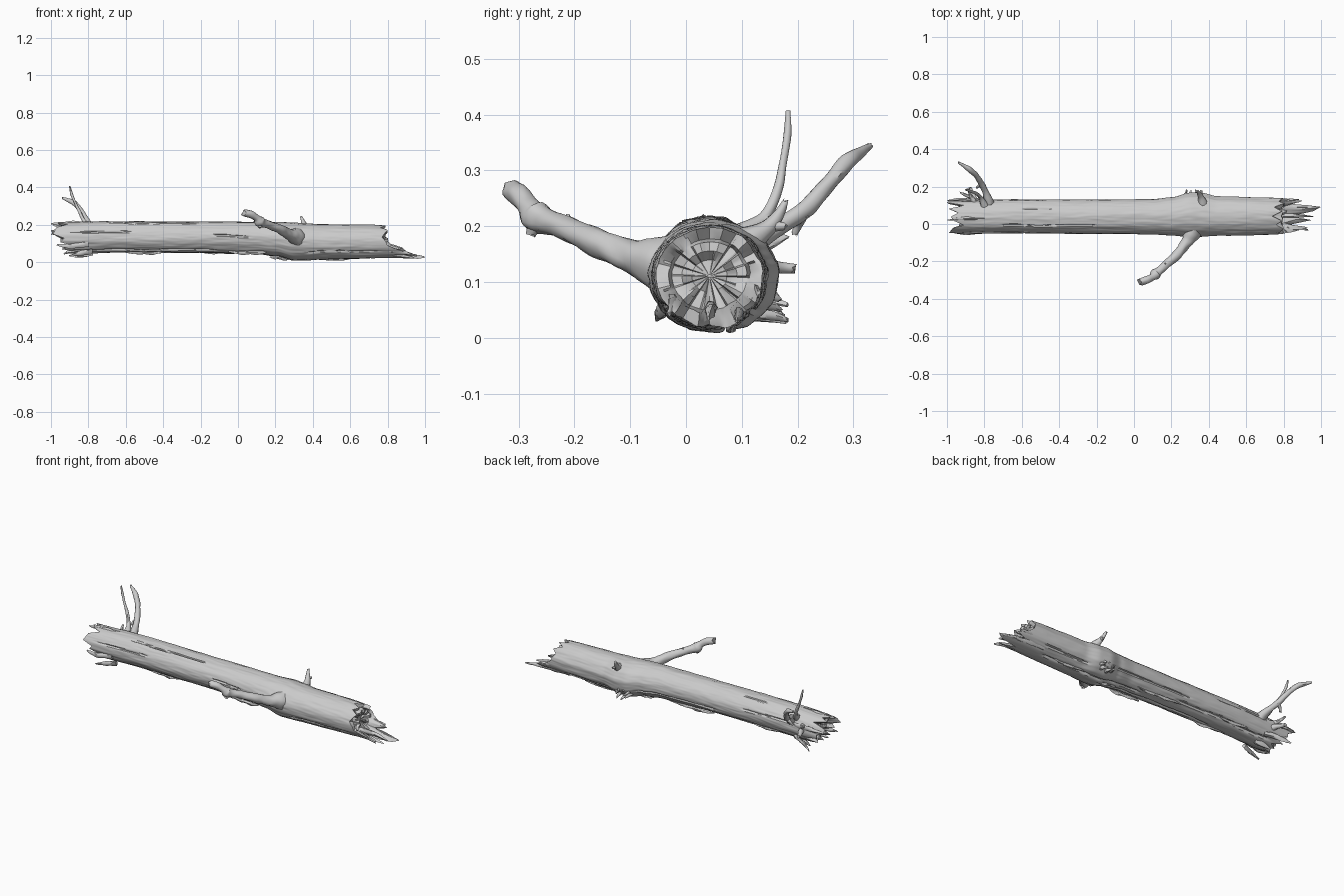
import bpy, bmesh, math, random
from mathutils import Vector, noise

random.seed(4)
NA = 120

# trunk silhouette along x: x, ymin, ymax, zmin, zmax
PROFILE = [(-1, -.052, .128, .042, .214), (-.6, -.05, .13, .05, .219), (-.2, -.052, .13, .05, .217),
           (.1, -.055, .132, .044, .215), (.2, -.06, .142, .033, .213), (.3, -.068, .166, .010, .211),
           (.36, -.067, .166, .010, .207), (.45, -.062, .147, .014, .203), (.8, -.056, .14, .022, .2),
           (1, -.05, .14, .012, .19)]
# broken ends: reach in x every 15 degrees (0 = +y, 90 = up)
RIGHT = [.80, .79, .775, .80, .75, .79, .74, .79, .76, .80, .785, .77,
         .79, .80, .86, .93, .82, .95, .84, .96, 1.0, .84, .90, .83]
LEFT = [-.95, -.99, -1.0, -.91, -.99, -.94, -.98, -.96, -.91, -.97, -.98, -.99,
        -.93, -.95, -.88, -.94, -.86, -.92, -.85, -.91, -.87, -.94, -.86, -.95]
# bark cracks: x start, x end, angle, depth, half width (degrees)
CRACKS = [(-.72, -.2, 120, .010, 3), (-.62, -.42, 62, .007, 3), (-.9, -.55, 160, .008, 4),
          (-.15, .08, 175, .007, 4), (-.9, -.1, 235, .010, 5), (-.5, .3, 262, .011, 6),
          (0, .7, 285, .010, 5), (-.85, -.2, 310, .012, 6), (-.3, .25, 335, .008, 4),
          (.35, .75, 215, .007, 4), (.4, .72, 320, .009, 5), (-.8, -.45, 15, .007, 4)]


def profile(x):
    for a, b in zip(PROFILE, PROFILE[1:]):
        if x <= b[0]:
            break
    t = min(max((x - a[0]) / (b[0] - a[0]), 0), 1)
    t = t * t * (3 - 2 * t)
    return [p + (q - p) * t for p, q in zip(a[1:], b[1:])]


def reach(table, i):
    f = i * 24 / NA
    k = int(f)
    t = f - k
    return table[k % 24] * (1 - t) + table[(k + 1) % 24] * t


def trunk_point(x, i, s=1.0):
    a = 2 * math.pi * i / NA
    y0, y1, z0, z1 = profile(x)
    c, d = math.cos(a), math.sin(a)
    r = 1 + .035 * noise.noise(Vector((x * 2.5, c * 3, d * 3))) + .02 * noise.noise(Vector((x * 12, c * 9, d * 9)))
    for x0, x1, ang, depth, w in CRACKS:
        if x0 < x < x1:
            off = 7 * noise.noise(Vector((x * 5, ang, 0)))
            da = abs((i * 360 / NA - ang - off + 180) % 360 - 180)
            if da < w:
                r -= depth / .09 * (1 - da / w) * min(1, (x - x0) / .04, (x1 - x) / .04)
    return Vector((x, (y0 + y1) / 2 + (y1 - y0) / 2 * c * r * s, (z0 + z1) / 2 + (z1 - z0) / 2 * d * r * s))


def mesh_from_rings(name, rings, close=True, angle=35):
    bm = bmesh.new()
    rows = [[bm.verts.new(p) for p in ring] for ring in rings]
    n = len(rows[0])
    for a, b in zip(rows, rows[1:]):
        for i in range(n):
            j = (i + 1) % n
            bm.faces.new((a[i], a[j], b[j], b[i]))
    if close:
        bm.faces.new(rows[0][::-1])
        bm.faces.new(rows[-1])
    bmesh.ops.recalc_face_normals(bm, faces=bm.faces)
    me = bpy.data.meshes.new(name)
    bm.to_mesh(me)
    bm.free()
    ob = bpy.data.objects.new(name, me)
    bpy.context.collection.objects.link(ob)
    bpy.context.view_layer.objects.active = ob
    ob.select_set(True)
    bpy.ops.object.shade_smooth_by_angle(angle=math.radians(angle))
    ob.select_set(False)
    return ob


def end_rings(table, start, inner):
    """Rings running out along the splinters, then inward over the broken wood."""
    rings = []
    for t in (.33, .67, 1):
        rings.append([trunk_point(start + (reach(table, i) - start) * t, i, 1 - .03 * t) for i in range(NA)])
    for k, (s, mix) in enumerate([(.88, .92), (.74, .5), (.68, .15), (.5, .1), (.32, 0), (.15, 0), (.02, 0)]):
        ring = []
        for i in range(NA):
            block = noise.cell(Vector((i * 18 / NA + .01, k // 2 + .3, start * 7))) * .03
            x = reach(table, i) * mix + (inner + block * min(1, s * 2)) * (1 - mix)
            ring.append(trunk_point(x, i, s))
        rings.append(ring)
    return rings


# trunk
N = 150
body = [[trunk_point(-.82 + 1.54 * k / N, i) for i in range(NA)] for k in range(N + 1)]
mesh_from_rings("trunk", end_rings(LEFT, -.82, -.9)[::-1] + body + end_rings(RIGHT, .72, .775))


def tube(name, pts, n=12, steps=6, rough=.08, flat=1.0, jag=.0):
    """Tapered limb through (x, y, z, radius) points with a chipped tip."""
    P = [Vector(p) for p in pts]
    P = [P[0] * 2 - P[1]] + P + [P[-1] * 2 - P[-2]]
    path = []
    for a, b, c, d in zip(P, P[1:], P[2:], P[3:]):
        for k in range(steps):
            t = k / steps
            path.append(.5 * (2 * b + (c - a) * t + (2 * a - 5 * b + 4 * c - d) * t * t
                              + (3 * b - a - 3 * c + d) * t ** 3))
    path.append(P[-2])
    rings = []
    for k, p in enumerate(path):
        c = p.xyz
        q = path[min(k + 1, len(path) - 1)].xyz - path[max(k - 1, 0)].xyz
        rot = Vector((0, 0, 1)).rotation_difference(q)
        ring = []
        for i in range(n):
            a = 2 * math.pi * i / n
            d = rot @ Vector((math.cos(a), math.sin(a) * flat, 0))
            v = c + d * max(p[3], .001) * (1 + rough * 2 * noise.noise(c * 25 + d * 1.5))
            if k == len(path) - 1:
                v += q.normalized() * random.uniform(-jag, jag)
            ring.append(v)
        rings.append(ring)
    return mesh_from_rings(name, rings, angle=50)


# front limb with a knot and a snapped twig
tube("front_branch", [(.32, -.02, .125, .058), (.30, -.065, .138, .042), (.275, -.105, .148, .029),
                      (.23, -.165, .173, .025), (.175, -.215, .196, .022), (.135, -.25, .210, .023),
                      (.115, -.268, .218, .029), (.10, -.282, .236, .019), (.07, -.298, .255, .020),
                      (.03, -.312, .264, .019)], n=16, jag=.009)
tube("front_branch_knot", [(.125, -.26, .218, .018), (.118, -.272, .198, .013), (.115, -.277, .186, .009)], jag=.004)
tube("front_branch_twig", [(.18, -.21, .20, .009), (.165, -.212, .22, .004)], n=8)

# rear limbs at the left end
tube("rear_thick_branch", [(-.77, .09, .155, .035), (-.78, .13, .180, .024), (-.795, .175, .205, .016),
                           (-.815, .215, .232, .016), (-.84, .255, .275, .014), (-.875, .288, .315, .015),
                           (-.91, .312, .332, .010), (-.938, .328, .343, .006)], jag=.006)
tube("rear_branch_stub", [(-.805, .21, .225, .012), (-.83, .203, .205, .008), (-.84, .194, .186, .006)], jag=.004)
tube("rear_thin_branch", [(-.80, .10, .185, .022), (-.82, .14, .215, .011), (-.845, .164, .265, .009),
                          (-.87, .174, .315, .007), (-.89, .182, .365, .007), (-.90, .183, .407, .004)])
tube("rear_side_stub", [(-.84, .10, .125, .022), (-.855, .14, .128, .014), (-.87, .17, .126, .011),
                        (-.875, .192, .124, .009)], jag=.006)
tube("rear_side_twig", [(-.84, .10, .15, .018), (-.87, .145, .165, .010), (-.885, .18, .182, .005)], n=8, jag=.004)

# snapped stub on the upper back
tube("upper_stub", [(.37, .10, .165, .032), (.36, .138, .190, .017), (.35, .160, .212, .012),
                    (.338, .178, .243, .006)], jag=.005)
tube("upper_stub_chip", [(.355, .155, .20, .010), (.36, .18, .20, .006)], n=8, jag=.004)

# broken knot low on the back: a ragged ring of chips round a hollow
for k in range(7):
    a = 2 * math.pi * k / 7
    ox, oz = .045 * math.cos(a), .022 * math.sin(a)
    tube("back_knot_chip", [(.31 + ox, .12, .065 + oz, .014), (.31 + ox * .9, .152, .058 + oz, .009),
                            (.31 + ox * .7, .165 + .016 * random.random(), .05 + oz, .004)], n=7, jag=.004)

# loose splinters: tail, middle, tip radius
SPLINTERS = [((-.78, -.03, .06), (-.85, -.047, .045), (-.9, -.053, .033)),
             ((-.80, -.04, .10), (-.90, -.05, .085), (-.965, -.045, .092)),
             ((-.78, .06, .052), (-.84, .07, .036), (-.87, .075, .028)),
             ((-.80, .11, .08), (-.88, .145, .066), (-.93, .168, .045)),
             ((-.80, .12, .15), (-.92, .13, .155), (-.995, .125, .15)),
             ((-.80, .03, .20), (-.92, .03, .205), (-.995, .02, .206)),
             ((.70, .10, .05), (.88, .095, .042), (.995, .09, .028)),
             ((.70, .04, .05), (.86, .045, .05), (.955, .04, .035)),
             ((.70, -.02, .07), (.84, -.025, .062), (.93, -.03, .042)),
             ((.70, .12, .09), (.80, .125, .085), (.88, .132, .075))]
for s in SPLINTERS:
    tube("splinter", [(*p, r) for p, r in zip(s, (.016, .013, .004))], n=7, rough=.25, flat=.7, jag=.005)

# peeling bark strips along the underside
for x, y, z, ln in [(-.5, .01, .05, .22), (-.1, .09, .055, .3), (.05, -.02, .05, .2), (.5, .08, .018, .22),
                    (-.6, .10, .072, .2), (.24, .05, .022, .14)]:
    tube("bark_strip", [(x - ln / 2, y, z + .006, .003), (x - ln / 4, y + .006, z, .008),
                        (x + ln / 4, y - .004, z, .009), (x + ln / 2, y, z + .004, .003)], n=7, rough=.4, flat=.6)
